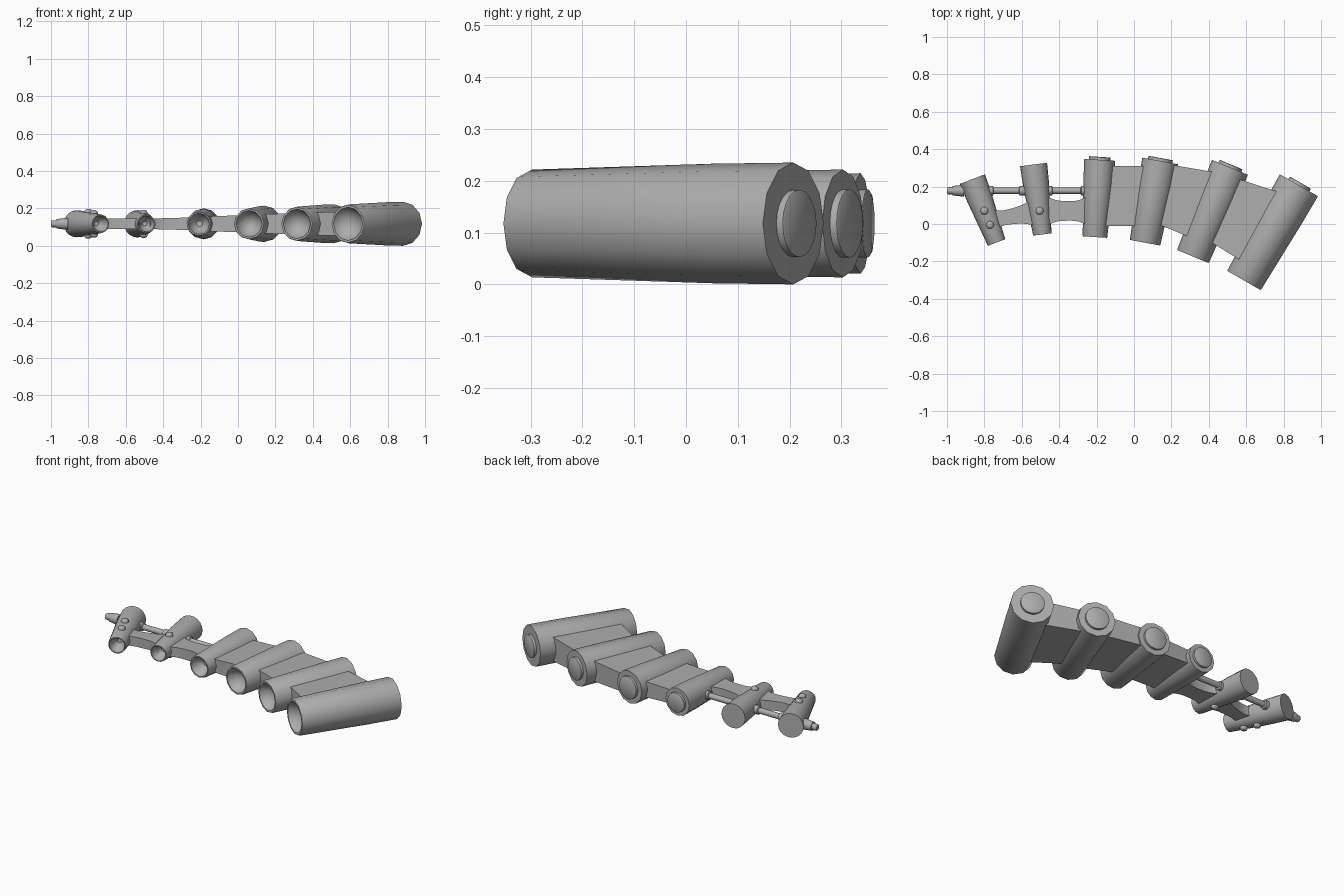
import bpy, bmesh, math
from mathutils import Vector, Matrix

if "Cube" in bpy.data.objects:
    bpy.data.objects.remove(bpy.data.objects["Cube"])

ZC = 0.1175
grey = bpy.data.materials.new("grey")
grey.diffuse_color = (0.42, 0.42, 0.42, 1)
grey.use_nodes = True
grey.node_tree.nodes["Principled BSDF"].inputs["Base Color"].default_value = grey.diffuse_color


def finish(name, bm, angle=40):
    bmesh.ops.recalc_face_normals(bm, faces=bm.faces)
    me = bpy.data.meshes.new(name)
    bm.to_mesh(me)
    bm.free()
    ob = bpy.data.objects.new(name, me)
    bpy.context.collection.objects.link(ob)
    me.materials.append(grey)
    bpy.ops.object.select_all(action='DESELECT')
    bpy.context.view_layer.objects.active = ob
    ob.select_set(True)
    bpy.ops.object.shade_smooth_by_angle(angle=math.radians(angle))
    return ob


def lathe(name, start, axis, profile, sides):
    """Spin (distance, radius) pairs about an axis, closing both ends."""
    axis = Vector(axis).normalized()
    side = axis.orthogonal().normalized() if abs(axis.z) > 0.9 else axis.cross(Vector((0, 0, 1)))
    up = side.cross(axis)
    bm = bmesh.new()
    rings = []
    for d, r in profile:
        ring = []
        for i in range(sides):
            a = 2 * math.pi * i / sides
            ring.append(bm.verts.new(Vector(start) + axis * d + (side * math.cos(a) + up * math.sin(a)) * r))
        rings.append(ring)
    for p, q in zip(rings, rings[1:]):
        for i in range(sides):
            j = (i + 1) % sides
            bm.faces.new((p[i], p[j], q[j], q[i]))
    bm.faces.new(rings[0])
    bm.faces.new(rings[-1])
    return finish(name, bm)


def web(name, outline, h):
    """Flat plate between two pipes, from a plan outline; h is half height (left, right)."""
    xs = [p[0] for p in outline]
    lo, hi = min(xs), max(xs)
    bm = bmesh.new()
    rows = []
    for s in (-1, 1):
        rows.append([bm.verts.new((x, y, ZC + s * (h[0] + (h[1] - h[0]) * (x - lo) / (hi - lo))))
                     for x, y in outline])
    n = len(outline)
    for i in range(n):
        j = (i + 1) % n
        bm.faces.new((rows[0][i], rows[0][j], rows[1][j], rows[1][i]))
    bm.faces.new(rows[0])
    bm.faces.new(rows[1])
    return finish(name, bm, 30)


# Pipes: front centre, back centre, front radius, back radius, end cap radius
pipes = [
    ((0.588, -0.302), (0.882, 0.207), 0.104, 0.1175, 0.065),
    ((0.315, -0.174), (0.513, 0.303), 0.092, 0.104, 0.066),
    ((0.059, -0.100), (0.140, 0.337), 0.083, 0.097, 0.066),
    ((-0.209, -0.070), (-0.183, 0.343), 0.066, 0.083, 0.058),
    ((-0.490, -0.056), (-0.537, 0.318), 0.050, 0.073, 0),
    ((-0.735, -0.099), (-0.864, 0.240), 0.050, 0.072, 0),
]
for k, (f, b, rf, rb, rc) in enumerate(pipes, 1):
    f, b = Vector((*f, ZC)), Vector((*b, ZC))
    L = (b - f).length
    # hollow mouth at the front, then the tapered outer wall
    prof = [(0.06, rf * 0.25), (0.04, rf * 0.6), (0.012, rf * 0.82), (0, rf * 0.86), (0, rf * 0.97),
            (0.006, rf), (L * 0.7, rf + (rb - rf) * 0.85), (L, rb)]
    lathe(f"pipe_{k}", f, b - f, prof, 12 if rc else 20)
    if rc:
        lathe(f"pipe_cap_{k}", b - (b - f).normalized() * 0.01, b - f,
              [(0, rc), (0.024, rc), (0.026, rc - 0.003)], 20)

# Plates joining the large pipes
web("web_1", [(0.40, -0.09), (0.57, -0.195), (0.79, 0.165), (0.56, 0.24)], (0.06, 0.072))
web("web_2", [(0.09, 0.015), (0.32, -0.08), (0.46, 0.272), (0.15, 0.325)], (0.05, 0.062))
web("web_3", [(-0.20, -0.01), (0.075, -0.01), (0.13, 0.31), (-0.185, 0.31)], (0.038, 0.05))


# Waisted plates joining the small pipes
def waisted(name, left, right, pinch, h):
    n = 10
    pts = [[], []]
    for i in range(n + 1):
        t = i / n
        p = pinch * (1 - abs(2 * t - 1) ** 3)
        for s in (0, 1):
            y = left[1 + s] + (right[1 + s] - left[1 + s]) * t + (p, -p)[s]
            pts[s].append((left[0] + (right[0] - left[0]) * t, y))
    return web(name, pts[0] + pts[1][::-1], h)


waisted("web_4", (-0.47, -0.015, 0.155), (-0.25, -0.01, 0.15), 0.03, (0.028, 0.034))
waisted("web_5", (-0.76, -0.04, 0.08), (-0.52, -0.02, 0.155), 0.03, (0.028, 0.028))

# Rod running through the small pipes, with stepped tip and collars
lathe("rod", (-1.0, 0.178, ZC), (1, 0, 0),
      [(0, 0.014), (0.006, 0.019), (0.03, 0.019), (0.03, 0.025), (0.07, 0.03), (0.09, 0.03),
       (0.09, 0.017), (0.8, 0.017)], 16)
for k, (x, w) in enumerate([(-0.80, 0.05), (-0.615, 0.05), (-0.485, 0.05), (-0.285, 0.03)], 1):
    lathe(f"rod_collar_{k}", (x, 0.178, ZC), (1, 0, 0),
          [(0, 0.018), (0.004, 0.025), (w - 0.004, 0.025), (w, 0.018)], 16)

# Rounded bolts above and below the small pipes
for k, (x, y, r) in enumerate([(-0.505, 0.07, 0.057), (-0.80, 0.07, 0.061), (-0.77, -0.005, 0.055)], 1):
    for side, s in (("top", 1), ("bottom", -1)):
        lathe(f"bolt_{side}_{k}", (x, y, ZC + s * (r - 0.015)), (0, 0, s),
              [(0, 0.021), (0.021, 0.021), (0.029, 0.017), (0.033, 0.008)], 12)
